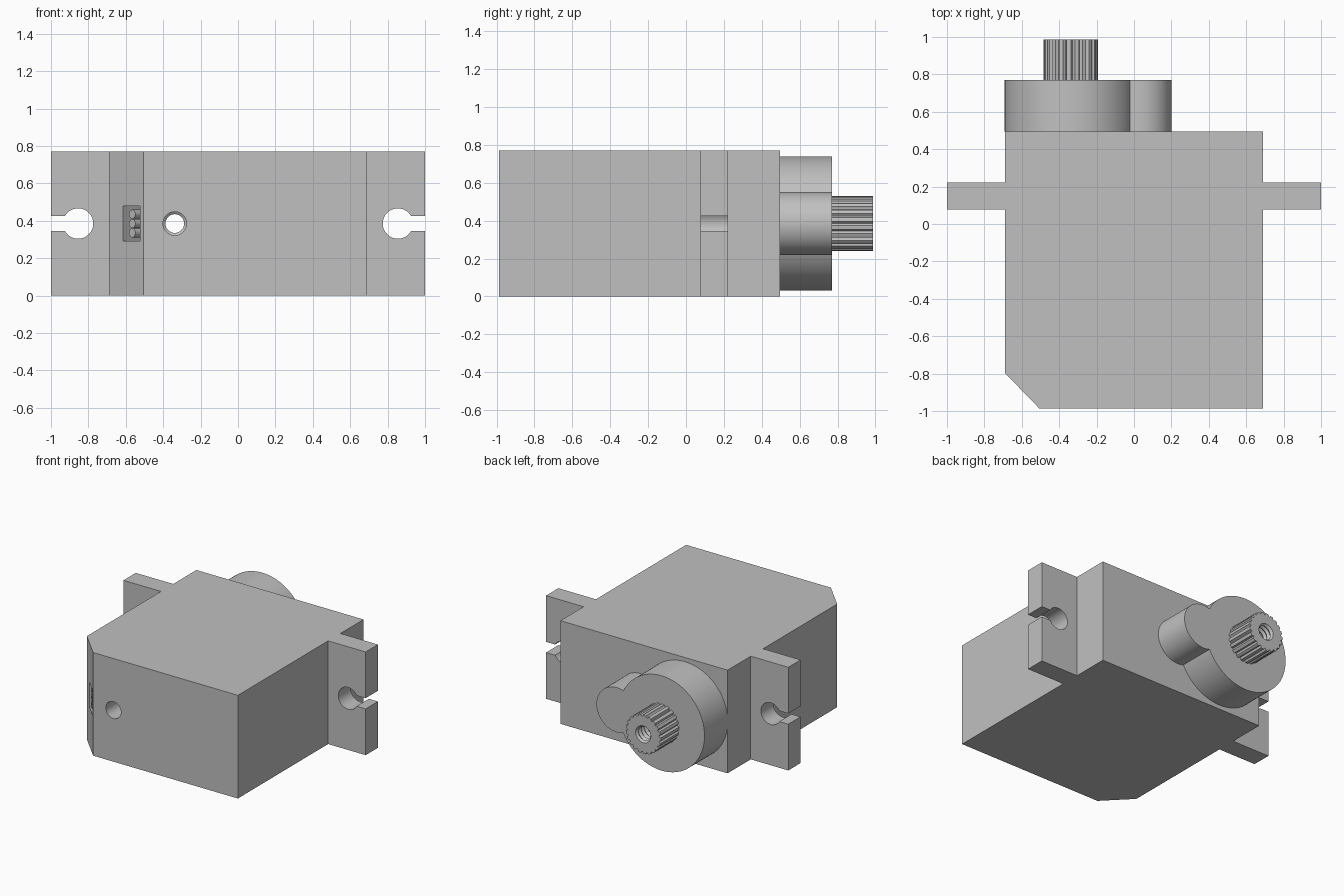
import bpy, bmesh, math
from mathutils import Matrix, Vector

if "Cube" in bpy.data.objects:
    bpy.data.objects.remove(bpy.data.objects["Cube"])

grey = bpy.data.materials.new("plain grey")
grey.use_nodes = True
colour = (0.53, 0.53, 0.53, 1)
grey.diffuse_color = colour
grey.node_tree.nodes["Principled BSDF"].inputs["Base Color"].default_value = colour

HEIGHT = 0.77
MID = HEIGHT / 2
BACK = 0.495          # rear face of the case
BOSS_END = 0.77
SHAFT_END = 0.987
SHAFT_X = -0.338

# Frames that turn a flat outline plus a depth into model space
UP = Matrix.Identity(4)
REAR = Matrix(((1, 0, 0, 0), (0, 0, 1, 0), (0, 1, 0, 0), (0, 0, 0, 1)))


def loft(name, rings):
    """Closed solid through equal-length rings of points."""
    bm = bmesh.new()
    rows = [[bm.verts.new(p) for p in ring] for ring in rings]
    n = len(rows[0])
    for a, b in zip(rows, rows[1:]):
        for i in range(n):
            j = (i + 1) % n
            bm.faces.new((a[i], a[j], b[j], b[i]))
    bm.faces.new(rows[0])
    bm.faces.new(rows[-1])
    bmesh.ops.recalc_face_normals(bm, faces=bm.faces)
    mesh = bpy.data.meshes.new(name)
    bm.to_mesh(mesh)
    bm.free()
    mesh.materials.append(grey)
    obj = bpy.data.objects.new(name, mesh)
    bpy.context.collection.objects.link(obj)
    return obj


def prism(name, outline, start, end, frame=UP):
    return loft(name, [[frame @ Vector((u, v, d)) for u, v in outline] for d in (start, end)])


def circle(u, v, r, n=64):
    return [(u + r * math.cos(2 * math.pi * i / n), v + r * math.sin(2 * math.pi * i / n))
            for i in range(n)]


def rect(u0, v0, u1, v1):
    return [(u0, v0), (u1, v0), (u1, v1), (u0, v1)]


def combine(obj, tool, operation="DIFFERENCE", keep=False):
    mod = obj.modifiers.new("combine", "BOOLEAN")
    mod.operation = operation
    mod.solver = "EXACT"
    mod.object = tool
    bpy.context.view_layer.objects.active = obj
    bpy.ops.object.modifier_apply(modifier=mod.name)
    if not keep:
        bpy.data.objects.remove(tool)


# Case with a chamfered corner and two mounting ears
W, FRONT, EAR0, EAR1 = 0.69, -0.987, 0.077, 0.222
case = prism("case", [(-0.505, FRONT), (W, FRONT), (W, EAR0), (1, EAR0), (1, EAR1), (W, EAR1),
                      (W, BACK), (-W, BACK), (-W, EAR1), (-1, EAR1), (-1, EAR0), (-W, EAR0),
                      (-W, -0.797)], 0, HEIGHT)

# Keyhole screw slots in the ears
for side in (-1, 1):
    combine(case, prism("hole_cutter", circle(side * 0.855, MID, 0.081), 0, 0.3, REAR))
    slot = rect(side * 0.86, MID - 0.04, side * 1.1, MID + 0.04)
    combine(case, prism("slot_cutter", slot, 0, 0.3, REAR))

# Connector recess, square to the chamfer, with three pins
out = Vector((-0.19, -0.185, 0)).normalized()
along = Vector((0.185, -0.19, 0)).normalized()
corner = Matrix((along, (0, 0, 1), out)).transposed().to_4x4()
corner.translation = (-0.569, -0.921, MID)
combine(case, prism("recess_cutter", rect(-0.064, -0.093, 0.064, 0.093), -0.15, 0.1, corner))
for i, label in enumerate(("lower", "middle", "upper")):
    pin = prism(label + "_pin", circle(0, (i - 1) * 0.05, 0.024, 24), -0.155, -0.005, corner)
    pin.data.shade_smooth()

# Round gear boss with a smaller side lobe
boss = prism("gear_boss", circle(SHAFT_X, MID, 0.354, 96), BACK, BOSS_END, REAR)
combine(boss, prism("lobe", circle(0.033, MID, 0.167), BACK, BOSS_END, REAR), "UNION")

# Splined output shaft
TEETH, STEPS = 21, 8
spline = []
for i in range(TEETH * STEPS):
    a = 2 * math.pi * i / (TEETH * STEPS)
    r = 0.145 - 0.014 * max(0, math.cos(TEETH * a)) ** 0.8
    spline.append((SHAFT_X + r * math.cos(a), MID + r * math.sin(a)))
shaft = prism("output_shaft", spline, BOSS_END, SHAFT_END, REAR)

# Through bore: plain in the case, threaded in the boss and shaft
WIDE, NARROW, PITCH = 0.063, 0.05, 0.035
stations = [(-1.1, WIDE), (BACK + 0.01, WIDE)]
y = BACK + 0.02
while y < 1.05:
    stations += [(y, NARROW), (y + PITCH / 2, WIDE)]
    y += PITCH
bore = loft("bore_cutter", [[(u, y, v) for u, v in circle(SHAFT_X, MID, r, 40)]
                            for y, r in stations])
for part in (case, boss, shaft):
    combine(part, bore, keep=True)
bpy.data.objects.remove(bore)

# Smooth the round walls, keep the edges sharp
for obj in bpy.context.collection.objects:
    if obj.type == "MESH" and grey.name in obj.data.materials:
        bpy.ops.object.select_all(action="DESELECT")
        obj.select_set(True)
        bpy.context.view_layer.objects.active = obj
        bpy.ops.object.shade_smooth_by_angle(angle=math.radians(30))
